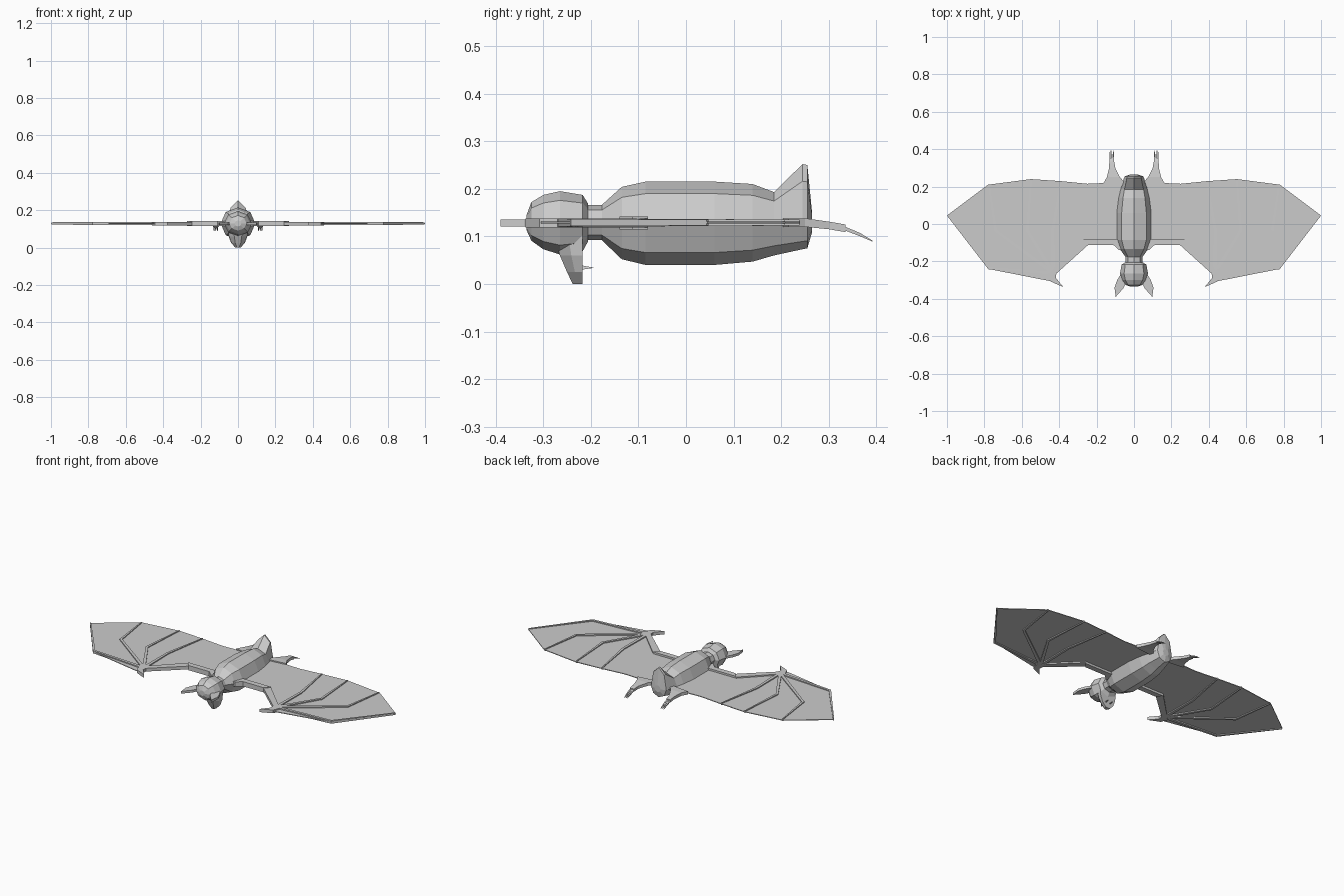
import bpy, bmesh, math
from mathutils import Vector

ZC = 0.129  # height of the wing plane and body axis

fur = bpy.data.materials.new("pale_grey")
fur.diffuse_color = (0.6, 0.6, 0.6, 1)


def finish(name, bm, mirror=False):
    bmesh.ops.recalc_face_normals(bm, faces=bm.faces)
    me = bpy.data.meshes.new(name)
    bm.to_mesh(me)
    bm.free()
    me.materials.append(fur)
    ob = bpy.data.objects.new(name, me)
    bpy.context.collection.objects.link(ob)
    if mirror:
        ob.modifiers.new("mirror", 'MIRROR')
        ob.modifiers["mirror"].use_mirror_merge = False
    return ob


def skin(bm, rings):
    """Join equal rings of points with quads and close both ends."""
    vs = [[bm.verts.new(p) for p in r] for r in rings]
    n = len(vs[0])
    for a, b in zip(vs, vs[1:]):
        for i in range(n):
            bm.faces.new((a[i], a[(i + 1) % n], b[(i + 1) % n], b[i]))
    bm.faces.new(vs[0])
    bm.faces.new(vs[-1])


def barrel(name, sections):
    """Eight-sided loft along y; section = (y, half width, height up, height down)."""
    bm = bmesh.new()
    rings = []
    for y, rx, up, down in sections:
        ring = []
        for i in range(8):
            a = i * math.pi / 4
            s = math.sin(a)
            ring.append((rx * math.cos(a), y, ZC + s * (up if s > 0 else down)))
        rings.append(ring)
    skin(bm, rings)
    return finish(name, bm)


def plate(bm, outline, z0, z1):
    skin(bm, [[(x, y, z) for x, y in outline] for z in (z0, z1)])


def bone(bm, path, widths, half_h):
    """Flat tapering bar that follows a bent path."""
    pts = [Vector(p) for p in path]
    rings = []
    for i, p in enumerate(pts):
        d = (pts[min(i + 1, len(pts) - 1)] - pts[max(i - 1, 0)]).normalized()
        n = Vector((-d.y, d.x)) * widths[i] / 2
        h = half_h * (1 - 0.3 * i / (len(pts) - 1))
        a, b = p + n, p - n
        rings.append([(a.x, a.y, ZC - h), (b.x, b.y, ZC - h),
                      (b.x, b.y, ZC + h), (a.x, a.y, ZC + h)])
    skin(bm, rings)


# Torso with its raised tail
barrel("body", [(-0.177, 0.045, 0.037, 0.037), (-0.135, 0.075, 0.075, 0.077),
                (-0.085, 0.093, 0.086, 0.089), (0.06, 0.093, 0.086, 0.089),
                (0.14, 0.083, 0.081, 0.082), (0.185, 0.072, 0.064, 0.069),
                (0.245, 0.054, 0.123, 0.056), (0.255, 0.05, 0.121, 0.054),
                (0.265, 0.02, 0.02, 0.02)])
barrel("neck", [(-0.22, 0.045, 0.037, 0.037), (-0.17, 0.045, 0.037, 0.037)])
barrel("head", [(-0.335, 0.018, 0.016, 0.016), (-0.325, 0.046, 0.043, 0.038),
                (-0.3, 0.065, 0.058, 0.056), (-0.265, 0.075, 0.066, 0.067),
                (-0.217, 0.066, 0.058, 0.06), (-0.206, 0.048, 0.04, 0.04)])

# Snout reaching downward; section = (z, half width, front y)
bm = bmesh.new()
skin(bm, [[(-w, -0.217, z), (w, -0.217, z), (w * 0.9, (f - 0.217) / 2, z),
           (w * 0.4, f, z), (-w * 0.4, f, z), (-w * 0.9, (f - 0.217) / 2, z)]
          for z, w, f in [(0.11, 0.055, -0.28), (0.06, 0.05, -0.265),
                          (0.025, 0.037, -0.25), (0.0, 0.014, -0.238)]])
finish("snout", bm)

# Fangs
bm = bmesh.new()
skin(bm, [[(0.015 + dx * s, y, 0.034 + dz * s) for dx, dz in
           ((-0.005, -0.004), (0.005, -0.004), (0, 0.005))]
          for y, s in ((-0.22, 1), (-0.194, 0.1))])
finish("fang", bm, True)

# Ears
bm = bmesh.new()
plate(bm, [(0.03, -0.29), (0.058, -0.345), (0.098, -0.39), (0.104, -0.34),
           (0.09, -0.3), (0.06, -0.25)], 0.121, 0.135)
finish("ear", bm, True)

# Wing membrane
bm = bmesh.new()
plate(bm, [(0.03, -0.1), (0.255, -0.1), (0.43, -0.265), (0.45, -0.305), (0.78, -0.24),
           (1.0, 0.045), (0.78, 0.21), (0.55, 0.24), (0.39, 0.229), (0.25, 0.215),
           (0.03, 0.225)], ZC - 0.002, ZC + 0.002)
finish("wing_membrane", bm, True)

# Arm, and hand with hooked thumb
bm = bmesh.new()
plate(bm, [(0.02, -0.08), (0.272, -0.08), (0.245, -0.112), (0.11, -0.112),
           (0.08, -0.14), (0.02, -0.14)], 0.114, 0.142)
plate(bm, [(0.272, -0.08), (0.425, -0.232), (0.46, -0.27), (0.445, -0.308),
           (0.378, -0.337), (0.418, -0.288), (0.415, -0.265), (0.245, -0.112)],
      0.119, 0.138)
finish("arm", bm, True)

# Fingers fanning out from the wrist
bm = bmesh.new()
wrist = (0.432, -0.262)
for bend, tip in [((0.775, -0.236), (0.995, 0.045)), ((0.74, -0.035), (0.775, 0.208)),
                  ((0.57, -0.035), (0.55, 0.238)), ((0.435, -0.035), (0.39, 0.227))]:
    bone(bm, [wrist, bend, tip], (0.018, 0.014, 0.006), 0.009)
finish("fingers", bm, True)

# Legs that droop toward three claws
bm = bmesh.new()
skin(bm, [[(a, y0, z - h), (b, y1, z - h), (b, y1, z + h), (a, y0, z + h)]
          for a, b, y0, y1, z, h in [(0.03, 0.165, 0.2, 0.215, 0.129, 0.009),
                                     (0.075, 0.145, 0.25, 0.25, 0.129, 0.009),
                                     (0.1, 0.133, 0.3, 0.3, 0.123, 0.008),
                                     (0.106, 0.132, 0.335, 0.335, 0.117, 0.008)]])
for x in (0.11, 0.119, 0.128):
    skin(bm, [[(x - w, y, z - w), (x + w, y, z - w), (x + w, y, z + w), (x - w, y, z + w)]
              for y, z, w in [(0.33, 0.118, 0.004), (0.365, 0.104, 0.0035),
                              (0.392, 0.09, 0.001)]])
finish("leg", bm, True)
